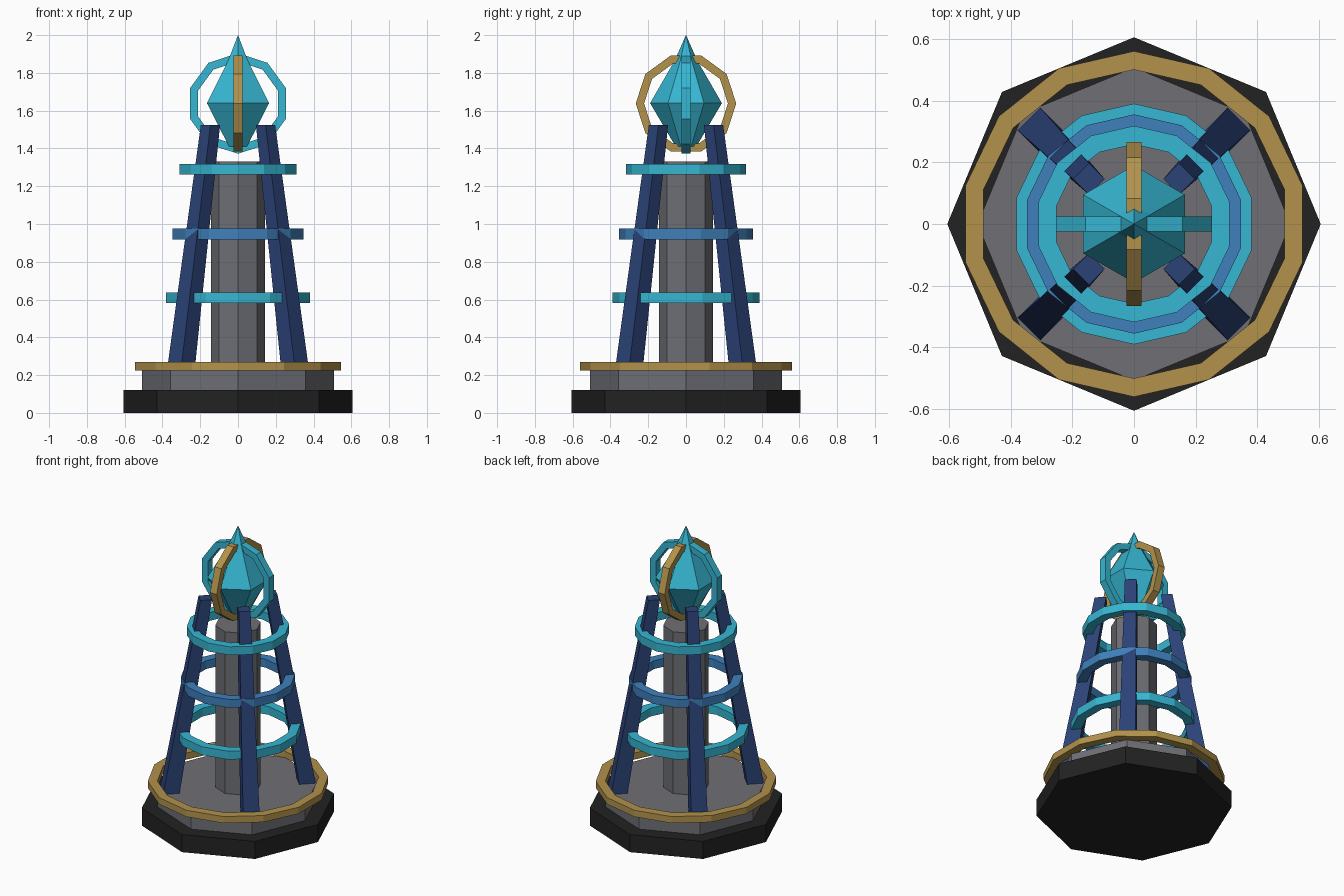
import bpy, bmesh, math
from mathutils import Matrix, Vector

if "Cube" in bpy.data.objects:
    bpy.data.objects.remove(bpy.data.objects["Cube"])


def material(name, rgb):
    m = bpy.data.materials.new(name)
    lin = [((c / 255 + 0.055) / 1.055) ** 2.4 for c in rgb]
    m.diffuse_color = (*lin, 1)
    m.use_nodes = True
    m.node_tree.nodes["Principled BSDF"].inputs["Base Color"].default_value = m.diffuse_color
    return m


BLACK = material("black", (34, 34, 34))
GREY = material("stone grey", (110, 111, 117))
GOLD = material("gold", (178, 146, 76))
NAVY = material("navy", (43, 66, 118))
BLUE = material("blue", (62, 128, 188))
CYAN = material("cyan", (54, 182, 210))


def loft(name, sections, mat, closed=False, matrix=Matrix()):
    """Skin a list of equal-length vertex loops; cap the ends unless closed."""
    bm = bmesh.new()
    loops = [[bm.verts.new(Vector(p)) for p in s] for s in sections]
    n, count = len(loops[0]), len(loops)
    for i in range(count if closed else count - 1):
        a, b = loops[i], loops[(i + 1) % count]
        for j in range(n):
            k = (j + 1) % n
            bm.faces.new((a[j], a[k], b[k], b[j]))
    if not closed:
        bm.faces.new(loops[0])
        bm.faces.new(loops[-1])
    bmesh.ops.remove_doubles(bm, verts=bm.verts, dist=1e-5)
    bmesh.ops.recalc_face_normals(bm, faces=bm.faces)
    bm.transform(matrix)
    me = bpy.data.meshes.new(name)
    bm.to_mesh(me)
    bm.free()
    me.materials.append(mat)
    ob = bpy.data.objects.new(name, me)
    bpy.context.collection.objects.link(ob)
    return ob


def polygon(n, r, z):
    # first corner points along +y
    return [(r * math.sin(2 * math.pi * i / n), r * math.cos(2 * math.pi * i / n), z)
            for i in range(n)]


def prism(name, n, profile, mat):
    return loft(name, [polygon(n, r, z) for r, z in profile], mat)


def ring(name, n, outer, width, height, mat, matrix):
    h, inner = height / 2, outer - width
    profile = [(outer, -h), (outer, h), (inner, h), (inner, -h)]
    return loft(name, [polygon(n, r, z) for r, z in profile], mat, True, matrix)


# stepped base and central column
prism("base_plinth", 8, [(0.605, 0), (0.605, 0.12)], BLACK)
prism("base_step", 8, [(0.507, 0.12), (0.507, 0.225)], GREY)
prism("column", 8, [(0.143, 0.22), (0.143, 1.33)], GREY)

# horizontal rings
for name, r, z, h, mat in (("base_ring", 0.56, 0.247, 0.045, GOLD),
                           ("lower_ring", 0.39, 0.61, 0.057, CYAN),
                           ("middle_ring", 0.355, 0.947, 0.057, BLUE),
                           ("upper_ring", 0.318, 1.29, 0.057, CYAN)):
    ring(name, 14, r, 0.06, h, mat, Matrix.Translation((0, 0, z)))

# four tapered leaning legs on the diagonals
for i in range(4):
    turn = Matrix.Rotation(math.radians(45 + 90 * i), 4, 'Z')
    sections = [[(r + sx * w, sy * w, z) for sx, sy in ((-1, -1), (1, -1), (1, 1), (-1, 1))]
                for r, w, z in ((0.43, 0.052, 0.215), (0.206, 0.036, 1.525))]
    loft(f"leg_{i + 1}", sections, NAVY, matrix=turn)

# crystal with a steep tip
prism("crystal", 6, [(0.055, 1.41), (0.19, 1.64), (0.06, 1.865), (0.0005, 2.0)], CYAN)

# two upright rings crossing around the crystal
centre = Matrix.Translation((0, 0, 1.638))
ring("crystal_ring_cyan", 10, 0.266, 0.044, 0.05, CYAN,
     centre @ Matrix.Rotation(math.pi / 2, 4, 'X'))
ring("crystal_ring_gold", 10, 0.266, 0.044, 0.05, GOLD,
     centre @ Matrix.Rotation(math.pi / 2, 4, 'Y'))
